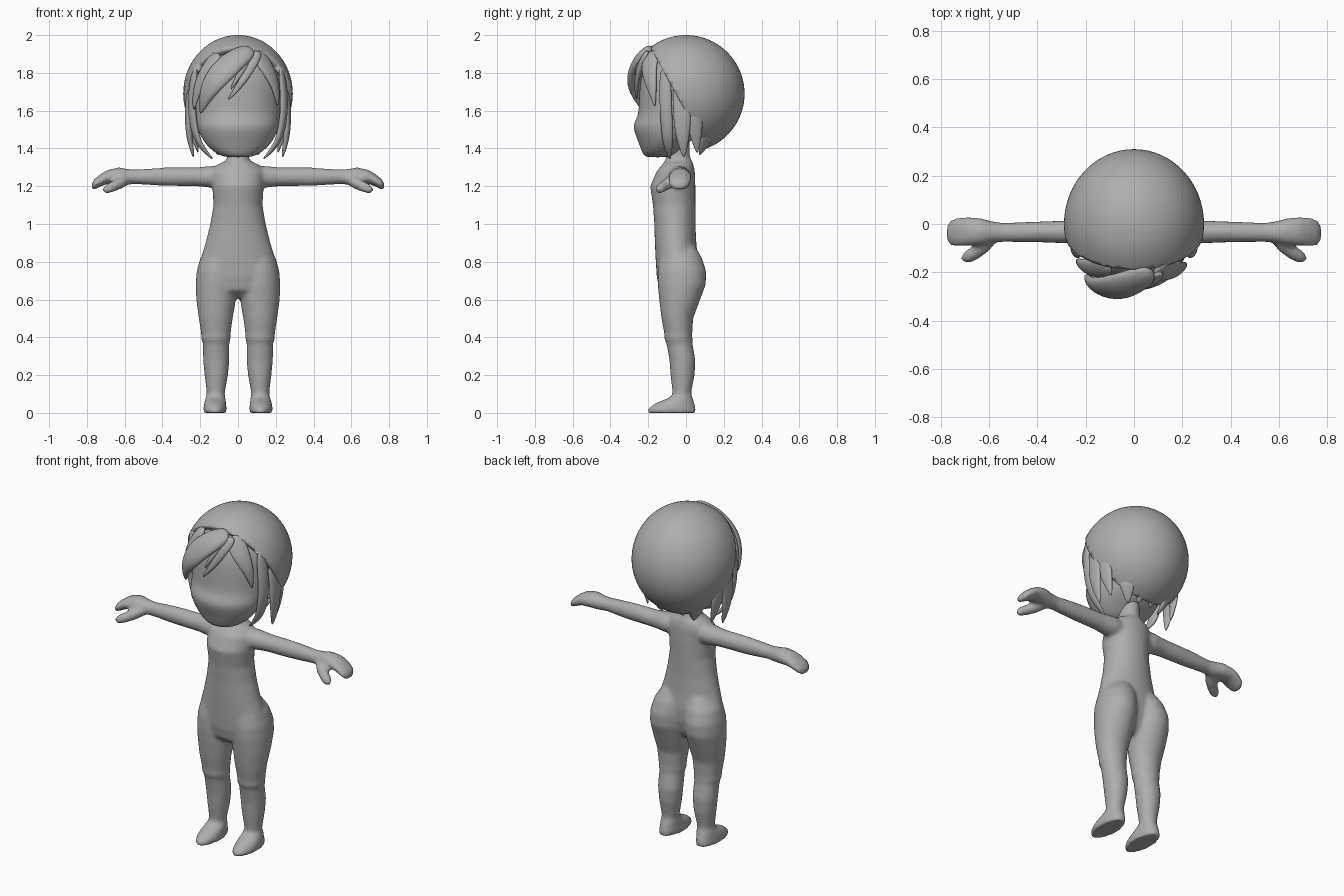
import bpy, bmesh, math
from mathutils import Vector as V

mat = bpy.data.materials.new("plain grey")
mat.diffuse_color = (0.42, 0.42, 0.42, 1)


def loft(bm, rings, n=24):
    """Closed tube through rings of (centre, axis a, axis b)."""
    loops = []
    for c, a, b in rings:
        loops.append([bm.verts.new(c + a * math.cos(2 * math.pi * i / n) + b * math.sin(2 * math.pi * i / n))
                      for i in range(n)])
    for p, q in zip(loops, loops[1:]):
        for i in range(n):
            bm.faces.new((p[i], p[(i + 1) % n], q[(i + 1) % n], q[i]))
    bm.faces.new(loops[0][::-1])
    bm.faces.new(loops[-1])


def upright(bm, rows, side=1):
    """Rows of (z, x centre, half width, front y, back y)."""
    loft(bm, [(V((side * x, (f + b) / 2, z)), V((w, 0, 0)), V((0, (b - f) / 2, 0)))
              for z, x, w, f, b in rows], 32)


def sideways(bm, rows, side=1):
    """Rows of (x, y, z, half depth, half height)."""
    loft(bm, [(V((side * x, y, z)), V((0, d, 0)), V((0, 0, h))) for x, y, z, d, h in rows], 20)


def strand(bm, pts, side=1):
    """Flat tapering lock hugging the head: (x, y, z, half width, half thickness)."""
    ps = [V((side * p[0], p[1], p[2])) for p in pts]
    rings = []
    for i, p in enumerate(ps):
        t = (ps[min(i + 1, len(ps) - 1)] - ps[max(i - 1, 0)]).normalized()
        out = p - V((0, -0.02, 1.66))
        wide = t.cross(out).normalized()
        rings.append((p, wide * pts[i][3], wide.cross(t).normalized() * pts[i][4]))
    loft(bm, rings, 10)


def finish(bm, name, sub=0):
    bmesh.ops.recalc_face_normals(bm, faces=bm.faces)
    me = bpy.data.meshes.new(name)
    bm.to_mesh(me)
    bm.free()
    me.materials.append(mat)
    for p in me.polygons:
        p.use_smooth = True
    ob = bpy.data.objects.new(name, me)
    bpy.context.collection.objects.link(ob)
    if sub:
        m = ob.modifiers.new("smooth", 'SUBSURF')
        m.levels = m.render_levels = sub
    return ob


# Body: torso, legs, arms and hands fused into one skin
bm = bmesh.new()
upright(bm, [(1.45, 0, .055, -.11, .02), (1.36, 0, .055, -.105, .02), (1.335, 0, .065, -.11, .03),
             (1.315, 0, .11, -.125, .04), (1.28, 0, .14, -.155, .047), (1.2, 0, .136, -.19, .05),
             (1.1, 0, .13, -.175, .05), (1.0, 0, .147, -.168, .05), (.9, 0, .172, -.165, .055),
             (.8, 0, .203, -.16, .065), (.72, 0, .216, -.155, .06), (.65, 0, .19, -.14, .04),
             (.61, 0, .1, -.09, .01)])
for s in (1, -1):
    # leg with sock edge, ankle and foot
    upright(bm, [(.88, .085, .07, -.12, .05), (.82, .1, .1, -.14, .085), (.75, .112, .107, -.15, .107),
                 (.68, .115, .109, -.15, .105), (.6, .116, .105, -.142, .075), (.5, .118, .09, -.13, .038),
                 (.42, .117, .078, -.115, .033), (.39, .117, .078, -.115, .034), (.37, .116, .07, -.104, .034),
                 (.28, .115, .07, -.088, .05), (.2, .115, .062, -.082, .046), (.12, .117, .05, -.073, .03),
                 (.095, .118, .047, -.073, .028), (.08, .119, .053, -.09, .035), (.05, .121, .058, -.165, .045),
                 (.02, .122, .062, -.202, .053), (0, .122, .06, -.202, .054)], s)
    # arm and mitten
    sideways(bm, [(.05, -.04, 1.25, .06, .05), (.14, -.035, 1.25, .06, .058), (.22, -.033, 1.25, .049, .05),
                  (.38, -.033, 1.25, .044, .049), (.42, -.033, 1.25, .043, .047), (.54, -.035, 1.25, .04, .038),
                  (.59, -.033, 1.25, .045, .043), (.63, -.032, 1.255, .055, .045), (.69, -.03, 1.25, .06, .037),
                  (.73, -.033, 1.23, .06, .033), (.76, -.036, 1.21, .053, .028), (.775, -.038, 1.2, .03, .016)], s)
    # thumb
    loft(bm, [(V((s * x, y, z)), V((r * s * .6, r * .8, 0)), V((0, 0, r))) for x, y, z, r in
              [(.58, -.04, 1.24, .03), (.62, -.085, 1.22, .034), (.66, -.12, 1.2, .03),
               (.695, -.142, 1.185, .025), (.71, -.15, 1.18, .012)]], 14)
body = finish(bm, "body")
r = body.modifiers.new("fuse", 'REMESH')
r.mode = 'VOXEL'
r.voxel_size = .011
r.use_smooth_shade = True
m = body.modifiers.new("relax", 'SMOOTH')
m.factor = .5
m.iterations = 5

# Head with full cheeks and a flat chin
bm = bmesh.new()
upright(bm, [(1.353, 0, .05, -.2, -.1), (1.362, 0, .1, -.225, -.06), (1.4, 0, .15, -.24, -.02),
             (1.44, 0, .185, -.255, .03), (1.49, 0, .21, -.275, .07), (1.53, 0, .22, -.28, .1),
             (1.575, 0, .227, -.252, .13), (1.65, 0, .235, -.25, .16), (1.75, 0, .235, -.245, .17),
             (1.84, 0, .21, -.22, .15), (1.91, 0, .15, -.16, .1), (1.95, 0, .06, -.08, .02)])
finish(bm, "head", 2)

# Hair cap: ball cut by a slanting plane, given thickness
bm = bmesh.new()
bmesh.ops.create_uvsphere(bm, u_segments=64, v_segments=40, radius=1)
for v in bm.verts:
    v.co = V((v.co.x * .29, v.co.y * .31, 1.69 + v.co.z * .31))
bmesh.ops.bisect_plane(bm, geom=bm.verts[:] + bm.edges[:] + bm.faces[:], plane_co=(0, -.185, 1.93),
                       plane_no=(0, -.878, -.479), clear_outer=True)
cap = finish(bm, "hair_cap")
m = cap.modifiers.new("thickness", 'SOLIDIFY')
m.thickness = .035
m.offset = -1
bpy.context.view_layer.objects.active = cap
cap.select_set(True)
bpy.ops.object.shade_smooth_by_angle(angle=math.radians(45))

# Fringe swept across the forehead
bm = bmesh.new()
for pts in (
    [(.08, -.19, 1.93, .05, .03), (-.02, -.25, 1.87, .075, .035), (-.11, -.27, 1.78, .08, .037),
     (-.17, -.255, 1.69, .05, .03), (-.2, -.21, 1.58, .008, .008)],
    [(-.1, -.17, 1.91, .05, .02), (-.17, -.19, 1.81, .05, .025), (-.22, -.17, 1.71, .035, .02),
     (-.235, -.15, 1.6, .006, .006)],
    [(.11, -.2, 1.92, .03, .015), (.075, -.245, 1.84, .028, .018), (.015, -.265, 1.74, .02, .014),
     (-.055, -.26, 1.655, .004, .004)],
    [(.06, -.2, 1.92, .03, .015), (.04, -.25, 1.85, .022, .015), (.0, -.265, 1.78, .014, .01),
     (-.04, -.26, 1.71, .004, .004)],
    [(.09, -.18, 1.92, .06, .02), (.16, -.2, 1.82, .055, .022), (.205, -.18, 1.72, .03, .018),
     (.21, -.165, 1.62, .005, .005)],
):
    strand(bm, pts)
finish(bm, "fringe", 2)

# Side and nape locks, mirrored
bm = bmesh.new()
for s in (1, -1):
    for pts in (
        [(.24, -.02, 1.8, .05, .02), (.262, -.02, 1.64, .055, .022), (.262, -.02, 1.5, .045, .02),
         (.25, -.015, 1.42, .028, .015), (.235, -.01, 1.35, .005, .005)],
        [(.225, -.11, 1.84, .035, .015), (.25, -.11, 1.66, .035, .02), (.235, -.1, 1.5, .036, .02),
         (.2, -.095, 1.41, .027, .015), (.13, -.085, 1.34, .005, .005)],
        [(.255, .04, 1.62, .05, .015), (.24, .05, 1.5, .045, .02), (.21, .06, 1.37, .005, .005)],
        [(.17, .13, 1.55, .06, .02), (.14, .11, 1.45, .05, .02), (.1, .07, 1.36, .005, .005)],
        [(.05, .17, 1.52, .06, .02), (.045, .12, 1.44, .05, .02), (.04, .08, 1.38, .005, .005)],
    ):
        strand(bm, pts, s)
finish(bm, "side_locks", 2)
